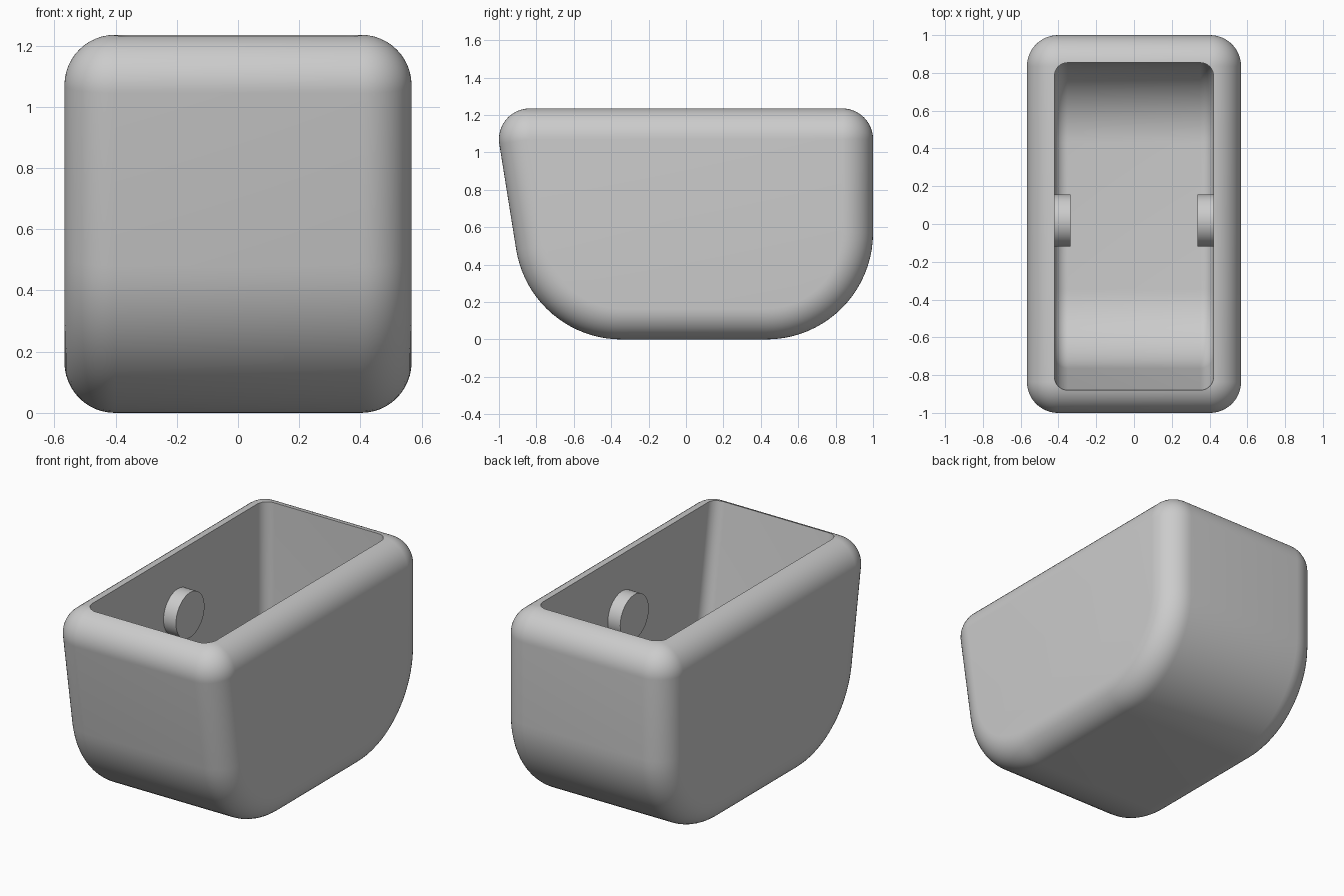
import bpy, bmesh, math
from mathutils import Vector, Matrix

cube = bpy.data.objects.get("Cube")
if cube:
    bpy.data.objects.remove(cube, do_unlink=True)

grey = bpy.data.materials.new("plain_grey")
grey.use_nodes = True
COLOUR = (0.6, 0.6, 0.6, 1)
grey.diffuse_color = COLOUR
grey.node_tree.nodes["Principled BSDF"].inputs["Base Color"].default_value = COLOUR

HALF_WIDTH, WALL, HEIGHT, FILLET = 0.567, 0.146, 1.235, 0.165
SLOPE, FRONT_FOOT, BELLY = 0.16, -0.831, 0.57


def side_profile(top, top_radius, steps=20):
    """Rounded side outline as (point, outward normal) pairs in the y-z plane."""
    corners = [((FRONT_FOOT, 0), BELLY), ((1, 0), BELLY),
               ((1, top), top_radius), ((FRONT_FOOT - SLOPE * top, top), top_radius)]
    pts = [Vector(c) for c, _ in corners]
    outline = []
    for i, (_, radius) in enumerate(corners):
        before = (pts[i] - pts[i - 1]).normalized()
        after = (pts[(i + 1) % 4] - pts[i]).normalized()
        n0, n1 = Vector((before.y, -before.x)), Vector((after.y, -after.x))
        centre = pts[i] - (n0 + n1) * (radius / (1 + n0.dot(n1)))
        a0 = math.atan2(n0.y, n0.x)
        turn = math.acos(n0.dot(n1))
        for k in range(steps + 1):
            a = a0 + turn * k / steps
            n = Vector((math.cos(a), math.sin(a)))
            outline.append((centre + n * radius, n))
    return outline


def finish(name, bm):
    bmesh.ops.remove_doubles(bm, verts=bm.verts, dist=1e-4)
    bmesh.ops.recalc_face_normals(bm, faces=bm.faces)
    mesh = bpy.data.meshes.new(name)
    bm.to_mesh(mesh)
    bm.free()
    mesh.materials.append(grey)
    obj = bpy.data.objects.new(name, mesh)
    bpy.context.collection.objects.link(obj)
    return obj


def rounded_body(name, outline, half_width, inset, fillet, steps=12):
    """Loft the outline across x, rounding both side edges."""
    quarter = [math.pi / 2 * k / steps for k in range(steps + 1)]
    rows = [(half_width - fillet * (1 - math.sin(a)), inset + fillet * (1 - math.cos(a)))
            for a in quarter]
    rows = [(-x, d) for x, d in reversed(rows)] + rows
    bm = bmesh.new()
    rings = []
    for x, d in rows:
        ring = []
        for p, n in outline:
            q = p - n * d
            ring.append(bm.verts.new((x, q.x, q.y)))
        rings.append(ring)
    count = len(outline)
    for a, b in zip(rings, rings[1:]):
        for i in range(count):
            j = (i + 1) % count
            bm.faces.new((a[i], a[j], b[j], b[i]))
    bm.faces.new(rings[0])
    bm.faces.new(rings[-1])
    return finish(name, bm)


def smooth(obj):
    bpy.ops.object.select_all(action="DESELECT")
    obj.select_set(True)
    bpy.context.view_layer.objects.active = obj
    bpy.ops.object.shade_smooth_by_angle(angle=math.radians(30))


# Bucket shell: outer body with the cavity cut out
bucket = rounded_body("bucket_shell", side_profile(HEIGHT, FILLET), HALF_WIDTH, 0, FILLET)
cavity = rounded_body("cavity_cutter", side_profile(1.8, 0.3), HALF_WIDTH - WALL, WALL, 0.07)
cut = bucket.modifiers.new("cavity", "BOOLEAN")
cut.object = cavity
cut.operation = "DIFFERENCE"
cut.solver = "EXACT"
bpy.context.view_layer.objects.active = bucket
bpy.ops.object.modifier_apply(modifier="cavity")
bpy.data.objects.remove(cavity, do_unlink=True)
smooth(bucket)

# Pivot bosses on the inside walls
for side, label in ((1, "left"), (-1, "right")):
    bm = bmesh.new()
    place = Matrix.Translation((side * 0.385, 0.018, 0.87)) @ Matrix.Rotation(math.pi / 2, 4, "Y")
    bmesh.ops.create_cone(bm, cap_ends=True, segments=48, radius1=0.138, radius2=0.138,
                          depth=0.096, matrix=place)
    smooth(finish(label + "_pivot_boss", bm))
